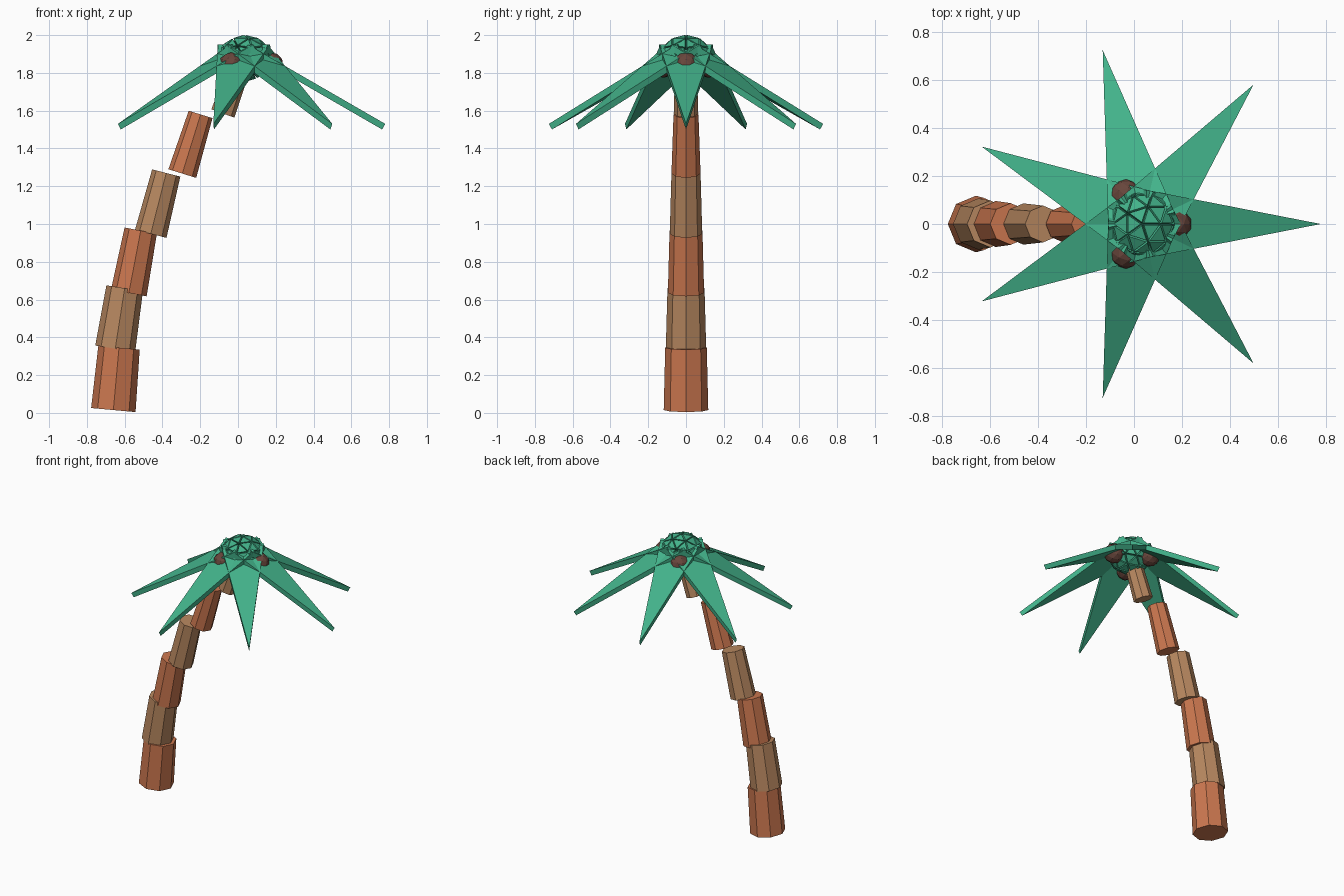
import bpy, bmesh, math
from mathutils import Matrix, Vector

cube = bpy.data.objects.get("Cube")
if cube:
    bpy.data.objects.remove(cube, do_unlink=True)


def material(name, colour):
    m = bpy.data.materials.new(name)
    m.use_nodes = True
    m.diffuse_color = (*colour, 1)
    m.node_tree.nodes["Principled BSDF"].inputs["Base Color"].default_value = (*colour, 1)
    return m


leaf_green = material("leaf green", (0.055, 0.445, 0.254))
bark_red = material("reddish bark", (0.597, 0.184, 0.078))
bark_tan = material("tan bark", (0.479, 0.246, 0.117))
nut_brown = material("nut brown", (0.138, 0.061, 0.045))


def finish(name, bm, mat):
    bmesh.ops.recalc_face_normals(bm, faces=bm.faces)
    mesh = bpy.data.meshes.new(name)
    bm.to_mesh(mesh)
    bm.free()
    mesh.materials.append(mat)
    obj = bpy.data.objects.new(name, mesh)
    bpy.context.collection.objects.link(obj)
    return obj


def trunk_segment(name, bottom, top, r1, r2, mat):
    a, b = Vector((bottom[0], 0, bottom[1])), Vector((top[0], 0, top[1]))
    tilt = math.atan2(b.x - a.x, b.z - a.z)
    bm = bmesh.new()
    bmesh.ops.create_cone(bm, cap_ends=True, segments=8, radius1=r1, radius2=r2,
                          depth=(b - a).length,
                          matrix=Matrix.Translation((a + b) / 2) @ Matrix.Rotation(tilt, 4, "Y"))
    finish(name, bm, mat)


# Trunk: stacked, leaning octagonal segments (bottom xz, top xz, radii)
segments = [
    ((-0.66, 0.015), (-0.63, 0.345), 0.118, 0.11),
    ((-0.65, 0.34), (-0.60, 0.66), 0.107, 0.098),
    ((-0.578, 0.635), (-0.515, 0.965), 0.096, 0.087),
    ((-0.462, 0.948), (-0.38, 1.27), 0.086, 0.077),
    ((-0.295, 1.267), (-0.198, 1.58), 0.077, 0.066),
    ((-0.08, 1.585), (0.03, 1.89), 0.065, 0.056),
]
for i, seg in enumerate(segments):
    trunk_segment(f"trunk_segment_{i + 1}", *seg, bark_tan if i % 2 else bark_red)

# Fronds: seven thin triangular plates sloping down from the crown
CROWN_X = 0.035
SLOPE = math.radians(30)
LENGTH, HALF_BASE, THICK = 0.86, 0.142, 0.034
for i in range(7):
    bm = bmesh.new()
    outline = [(0.02, -HALF_BASE), (LENGTH, 0), (0.02, HALF_BASE)]
    base = bm.faces.new([bm.verts.new((x, y, 0)) for x, y in outline])
    ext = bmesh.ops.extrude_face_region(bm, geom=[base])
    bmesh.ops.translate(bm, vec=(0, 0, -THICK),
                        verts=[v for v in ext["geom"] if isinstance(v, bmesh.types.BMVert)])
    bm.transform(Matrix.Translation((CROWN_X, 0, 1.96))
                 @ Matrix.Rotation(math.tau * i / 7, 4, "Z")
                 @ Matrix.Rotation(SLOPE, 4, "Y"))
    finish(f"frond_{i + 1}", bm, leaf_green)

# Crown tuft: a ball whose faces are pushed out one by one
bm = bmesh.new()
bmesh.ops.create_icosphere(bm, subdivisions=2, radius=0.122)
raised = bmesh.ops.extrude_discrete_faces(bm, faces=bm.faces[:])["faces"]
for f in raised:
    push = f.normal.copy() * 0.024
    for v in f.verts:
        v.co += push
bm.transform(Matrix.Diagonal((1, 1, 0.85, 1)))
top = max(v.co.z for v in bm.verts)
bm.transform(Matrix.Translation((CROWN_X, 0, 2 - top)))
finish("crown_tuft", bm, leaf_green)

# Three nuts around the top of the trunk
for i in range(3):
    a = math.tau * i / 3
    bm = bmesh.new()
    bmesh.ops.create_icosphere(
        bm, subdivisions=2, radius=0.068,
        matrix=Matrix.Translation((CROWN_X + 0.138 * math.cos(a), 0.138 * math.sin(a), 1.842)))
    finish(f"nut_{i + 1}", bm, nut_brown)
